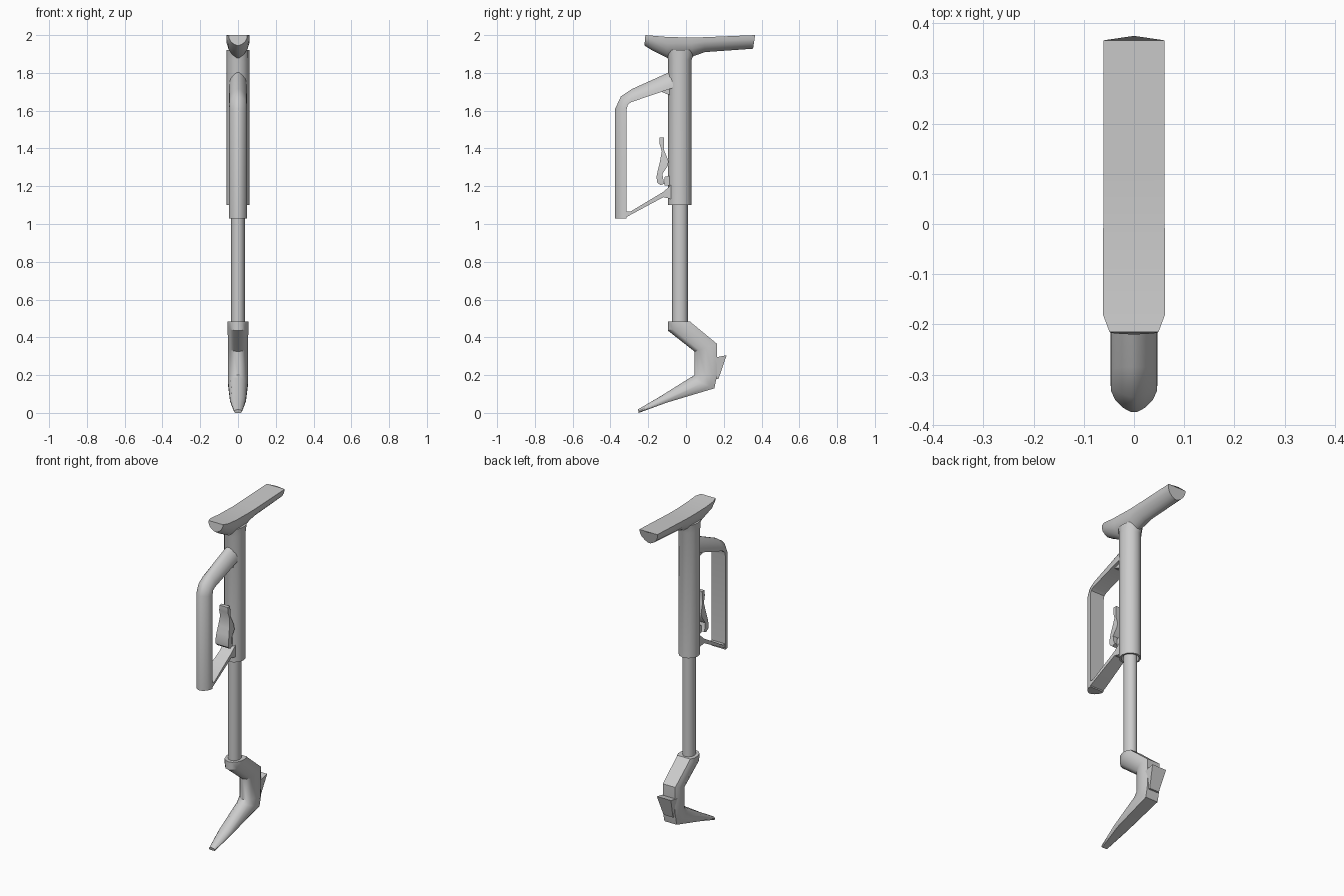
import bpy, bmesh, math

# Unit cross-sections: (u from first to second station point, v across x)
ROUND = [(0.5 - 0.5 * math.cos(math.tau * i / 12), math.sin(math.tau * i / 12)) for i in range(12)]
HALF = [(0, 0), (0, 1), (0.3, 0.97), (0.6, 0.8), (0.85, 0.48), (1, 0.12)]
DEE = HALF + [(u, -v) for u, v in reversed(HALF[1:])]
BOX = [(0, -1), (0, 1), (1, 1), (1, -1)]
# rounded at the front, flatter at the back
FOOT = [(0, 0), (0.05, 0.4), (0.2, 0.75), (0.5, 1), (0.8, 1), (1, 0.8),
        (1, -0.8), (0.8, -1), (0.5, -1), (0.2, -0.75), (0.05, -0.4)]


def loft(name, section, stations, angle=35):
    """Skin a section through stations (y1, z1, y2, z2, half_width)."""
    bm = bmesh.new()
    rings = []
    for y1, z1, y2, z2, w in stations:
        rings.append([bm.verts.new((v * w, y1 + (y2 - y1) * u, z1 + (z2 - z1) * u))
                      for u, v in section])
    n = len(section)
    for a, b in zip(rings, rings[1:]):
        for i in range(n):
            j = (i + 1) % n
            bm.faces.new((a[i], a[j], b[j], b[i]))
    bm.faces.new(rings[0])
    bm.faces.new(rings[-1])
    bmesh.ops.recalc_face_normals(bm, faces=bm.faces)
    me = bpy.data.meshes.new(name)
    bm.to_mesh(me)
    bm.free()
    me.shade_smooth()
    me.set_sharp_from_angle(angle=math.radians(angle))
    ob = bpy.data.objects.new(name, me)
    bpy.context.collection.objects.link(ob)
    return ob


# Arm rest: flat top, rounded underside
rest = loft("arm_rest", DEE, [
    (-0.215, 2.0, -0.22, 1.945, 0.049),
    (-0.18, 1.997, -0.18, 1.92, 0.062),
    (-0.10, 1.99, -0.10, 1.88, 0.062),
    (0.03, 1.987, 0.03, 1.885, 0.061),
    (0.10, 1.989, 0.10, 1.91, 0.061),
    (0.366, 2.0, 0.355, 1.928, 0.061)])
for v in rest.data.vertices:
    if v.co.y > 0.36 and abs(v.co.x) < 0.01:
        v.co.y = 0.375

# Telescopic shaft
loft("outer_tube", ROUND, [
    (-0.075, 1.13, 0.012, 1.13, 0.043),
    (-0.083, 1.10, 0.018, 1.10, 0.05),
    (-0.095, 1.10, 0.03, 1.10, 0.06),
    (-0.095, 1.87, 0.03, 1.87, 0.06),
    (-0.11, 1.92, 0.05, 1.92, 0.06)])
loft("inner_tube", ROUND, [
    (-0.073, 0.44, 0.01, 0.44, 0.036),
    (-0.073, 1.15, 0.01, 1.15, 0.036)])

# Front grip loop
loft("grip", DEE, [
    (-0.07, 1.72, -0.07, 1.812, 0.047),
    (-0.29, 1.645, -0.285, 1.715, 0.047),
    (-0.308, 1.632, -0.345, 1.675, 0.047),
    (-0.315, 1.605, -0.375, 1.61, 0.047),
    (-0.315, 1.03, -0.375, 1.03, 0.047)])
loft("grip_lower_bar", BOX, [
    (-0.318, 1.065, -0.33, 1.03, 0.046),
    (-0.295, 1.065, -0.30, 1.045, 0.046),
    (-0.12, 1.17, -0.12, 1.142, 0.038),
    (-0.07, 1.215, -0.07, 1.13, 0.038)])
loft("grip_upper_tab", BOX, [
    (-0.145, 1.705, -0.14, 1.75, 0.03),
    (-0.08, 1.68, -0.08, 1.75, 0.03)])

# Trigger lever and its pivot
loft("trigger", BOX, [
    (-0.14, 1.457, -0.117, 1.457, 0.028),
    (-0.14, 1.425, -0.117, 1.43, 0.03),
    (-0.128, 1.385, -0.116, 1.39, 0.032),
    (-0.138, 1.33, -0.093, 1.335, 0.038),
    (-0.148, 1.29, -0.095, 1.31, 0.042),
    (-0.156, 1.25, -0.125, 1.265, 0.044),
    (-0.153, 1.22, -0.118, 1.225, 0.044),
    (-0.135, 1.205, -0.112, 1.215, 0.042)])
loft("trigger_pivot", BOX, [
    (-0.113, 1.205, -0.06, 1.205, 0.025),
    (-0.113, 1.25, -0.06, 1.26, 0.025)])

# Angled foot with tapering toe blade
loft("foot", FOOT, [
    (-0.095, 0.485, 0.022, 0.485, 0.055),
    (-0.095, 0.435, 0.035, 0.472, 0.055),
    (0.045, 0.325, 0.165, 0.365, 0.053),
    (0.045, 0.20, 0.165, 0.20, 0.053),
    (0.02, 0.185, 0.15, 0.13, 0.052),
    (-0.14, 0.085, -0.10, 0.055, 0.042),
    (-0.255, 0.018, -0.25, 0.0, 0.02)])

# Heel wedge
loft("heel_wedge", BOX, [
    (0.14, 0.18, 0.172, 0.18, 0.032),
    (0.14, 0.29, 0.215, 0.305, 0.048)], 20)
